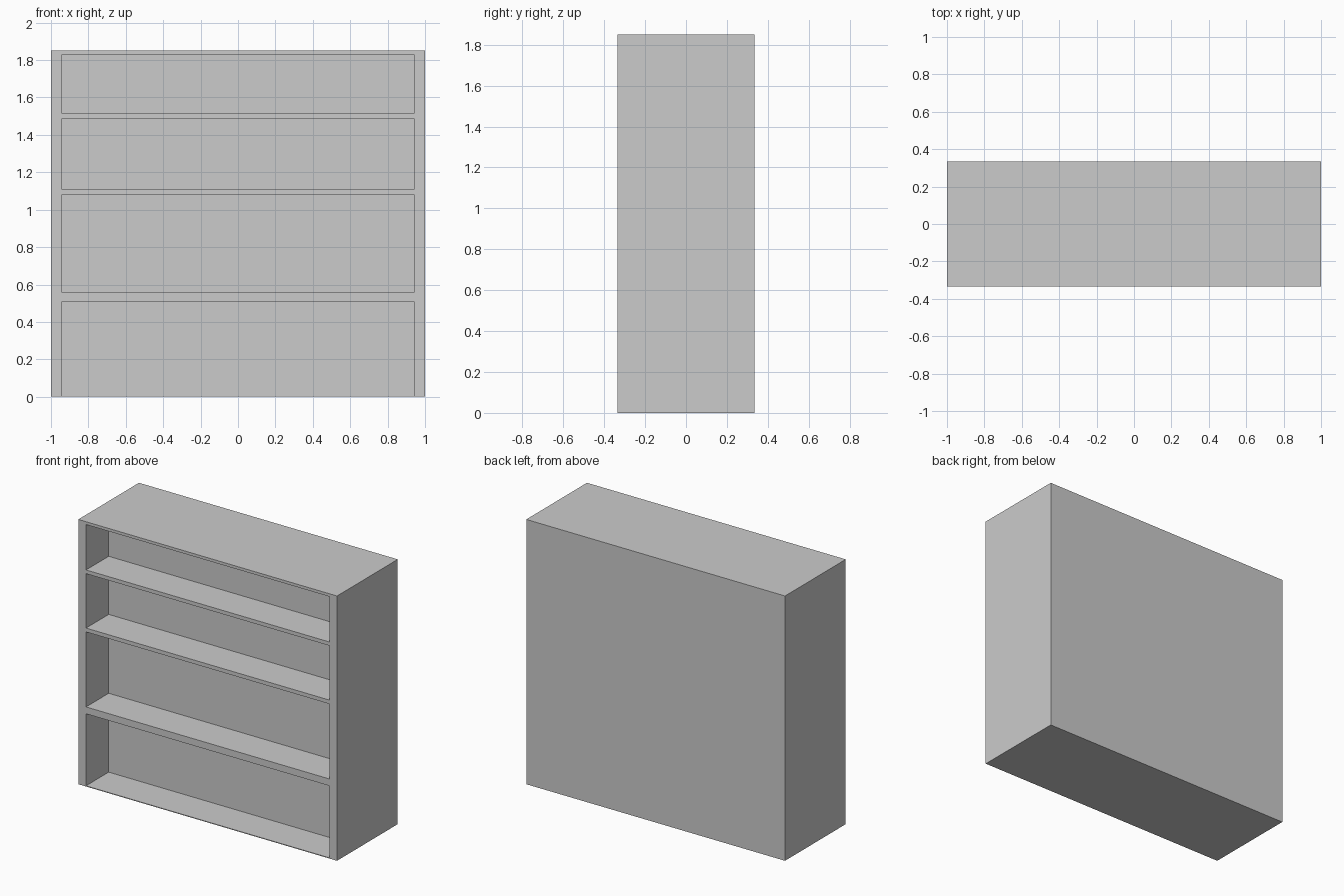
import bpy

if "Cube" in bpy.data.objects:
    bpy.data.objects.remove(bpy.data.objects["Cube"])

W, D, H = 1.0, 0.335, 1.85      # half width, half depth, height
INNER = 0.94                    # half width of the bays
BACK = -0.085                   # y of the bays' rear wall


def box(name, x, y, z):
    """Axis-aligned box from (min, max) ranges."""
    bpy.ops.mesh.primitive_cube_add(size=1, location=[sum(r) / 2 for r in (x, y, z)])
    ob = bpy.context.object
    ob.name = name
    ob.scale = [r[1] - r[0] for r in (x, y, z)]
    bpy.ops.object.transform_apply(location=False, rotation=False, scale=True)
    return ob


# Side panels
box("left_side", (-W, -INNER), (-D, D), (0, H))
box("right_side", (INNER, W), (-D, D), (0, H))

# Deep back block closing the bays
box("back_block", (-INNER, INNER), (BACK, D), (0, H))

# Horizontal boards between the sides: bottom, shelves, top
boards = {
    "bottom_board": (0, 0.005),
    "lower_shelf": (0.508, 0.556),
    "middle_shelf": (1.08, 1.107),
    "upper_shelf": (1.487, 1.513),
    "top_board": (1.83, H),
}
for name, z in boards.items():
    box(name, (-INNER, INNER), (-D, BACK), z)
